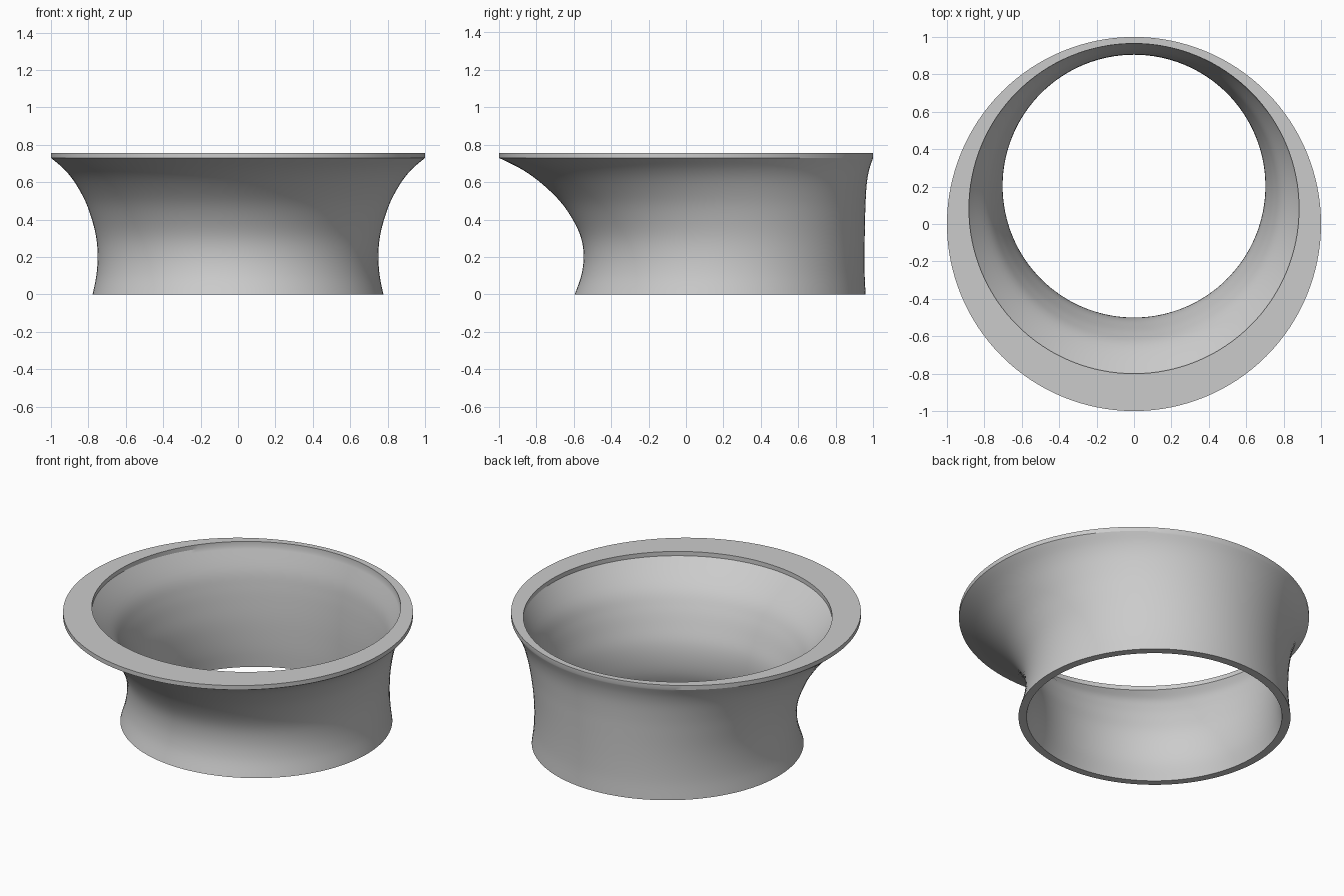
import bpy, bmesh, math

cube = bpy.data.objects.get("Cube")
if cube:
    bpy.data.objects.remove(cube, do_unlink=True)

SEGMENTS = 128
STEPS = 5

grey = bpy.data.materials.new("plain grey")
grey.use_nodes = True
colour = (0.6, 0.6, 0.6, 1)
grey.diffuse_color = colour
grey.node_tree.nodes["Principled BSDF"].inputs["Base Color"].default_value = colour


def smooth_path(points):
    """Pass a spline through (height, front y, back y) stations."""
    padded = [points[0]] + points + [points[-1]]
    path = []
    for a, b, c, d in zip(padded, padded[1:], padded[2:], padded[3:]):
        for i in range(STEPS):
            t = i / STEPS
            path.append(tuple(
                q + t * (r - p) / 2 + t * t * (p - 2.5 * q + 2 * r - s / 2)
                + t ** 3 * (1.5 * (q - r) + (s - p) / 2)
                for p, q, r, s in zip(a, b, c, d)))
    return path + [points[-1]]


def add_ring(bm, station):
    z, front, back = station
    centre, radius = (front + back) / 2, (back - front) / 2
    angles = [math.tau * i / SEGMENTS for i in range(SEGMENTS)]
    return [bm.verts.new((radius * math.cos(a), centre + radius * math.sin(a), z))
            for a in angles]


# Outer and inner walls: off-centre circles, flaring most at the front
outer = smooth_path([
    (0, -.595, .96), (.1, -.56, .955), (.2, -.547, .954), (.3, -.56, .955),
    (.4, -.605, .957), (.5, -.675, .96), (.6, -.78, .967), (.67, -.88, .98),
    (.73, -1, 1)])
inner = smooth_path([
    (0, -.55, .91), (.1, -.512, .906), (.2, -.5, .905), (.3, -.51, .906),
    (.4, -.545, .91), (.5, -.59, .917), (.6, -.655, .93), (.73, -.8, .965)])

# Closed section: up the outside, over the flat rim, down the inside
rim = [(.757, -1, 1), (.757, -.8, .965)]
section = outer + rim + inner[::-1]

bm = bmesh.new()
rings = [add_ring(bm, s) for s in section]
for low, high in zip(rings, rings[1:] + rings[:1]):
    for i in range(SEGMENTS):
        j = (i + 1) % SEGMENTS
        bm.faces.new((low[i], low[j], high[j], high[i]))
bmesh.ops.recalc_face_normals(bm, faces=bm.faces)

mesh = bpy.data.meshes.new("flared_collar")
bm.to_mesh(mesh)
bm.free()
mesh.materials.append(grey)
collar = bpy.data.objects.new("flared_collar", mesh)
bpy.context.collection.objects.link(collar)

bpy.ops.object.select_all(action="DESELECT")
collar.select_set(True)
bpy.context.view_layer.objects.active = collar
bpy.ops.object.shade_smooth_by_angle(angle=math.radians(25))
